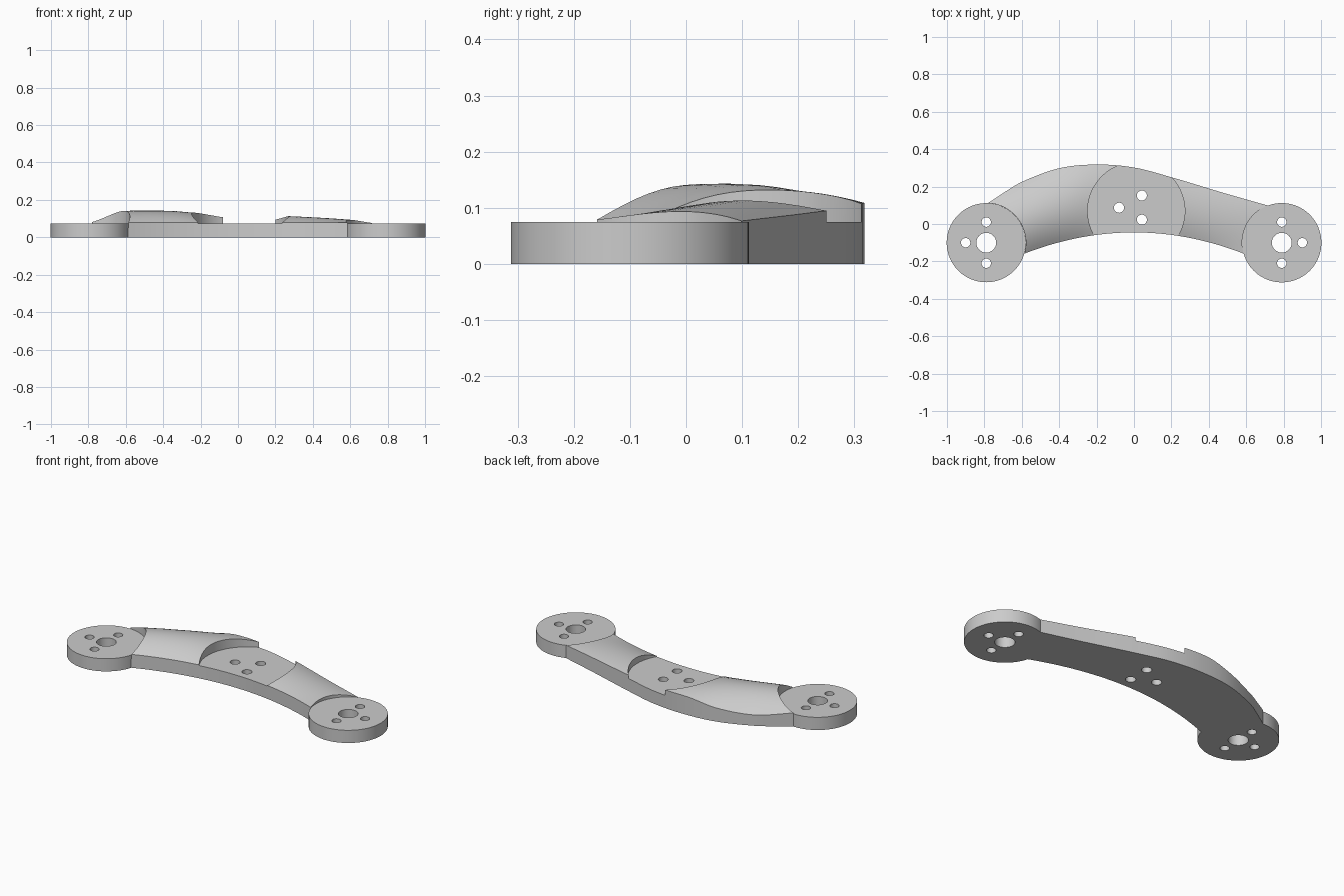
import bpy
import bmesh

if "Cube" in bpy.data.objects:
    bpy.data.objects.remove(bpy.data.objects["Cube"], do_unlink=True)

THICK = 0.075
DISC_X, DISC_Y, DISC_R = 0.79, -0.10, 0.212

grey = bpy.data.materials.new("plain grey")
grey.use_nodes = True
grey.diffuse_color = (0.6, 0.6, 0.6, 1)
grey.node_tree.nodes["Principled BSDF"].inputs["Base Color"].default_value = (0.6, 0.6, 0.6, 1)


def interp(points, x):
    """Smooth curve through sorted (x, value) points."""
    n = len(points)
    x = min(max(x, points[0][0]), points[-1][0])
    i = next(k for k in range(n - 1) if x <= points[k + 1][0])

    def slope(k):
        a, b = points[max(k - 1, 0)], points[min(k + 1, n - 1)]
        return (b[1] - a[1]) / (b[0] - a[0])
    (xa, ya), (xb, yb) = points[i], points[i + 1]
    w = xb - xa
    u = (x - xa) / w
    return (ya * (1 + 2 * u) * (1 - u) ** 2 + yb * u * u * (3 - 2 * u)
            + w * slope(i) * u * (1 - u) ** 2 - w * slope(i + 1) * u * u * (1 - u))


def cylinder(name, x, y, radius, z0, z1, sides=64):
    bpy.ops.mesh.primitive_cylinder_add(vertices=sides, radius=radius, depth=z1 - z0,
                                        location=(x, y, (z0 + z1) / 2))
    ob = bpy.context.object
    ob.name = name
    ob.data.materials.append(grey)
    return ob


def cut(target, tool, operation='DIFFERENCE'):
    mod = target.modifiers.new("cut", 'BOOLEAN')
    mod.operation = operation
    mod.solver = 'EXACT'
    mod.object = tool
    bpy.context.view_layer.objects.active = target
    bpy.ops.object.modifier_apply(modifier=mod.name)
    bpy.data.objects.remove(tool, do_unlink=True)


# Outline of the rear edge and heights along the arm
rear_edge = [(-0.82, 0.085), (-0.7, 0.165), (-0.6, 0.225), (-0.4, 0.298), (-0.2, 0.318),
             (0, 0.302), (0.2, 0.25), (0.5, 0.16), (0.8, 0.075)]
crest = [(-1, 0.13), (-0.85, 0.141), (-0.5, 0.141), (-0.3, 0.13), (0.4, 0.112),
         (0.7, 0.101), (1, 0.085)]
rear_height = [(-1, 0.085), (-0.75, 0.064), (-0.5, 0.08), (-0.27, 0.108),
               (0.25, 0.095), (0.55, 0.086), (1, 0.074)]

# Curved arm with a domed top, lofted between the two edges
bm = bmesh.new()
STEPS, ROWS = 64, 16
rings = []
for i in range(STEPS + 1):
    t = -1 + 2 * i / STEPS
    xf, xr = 0.62 * t, 0.8 * t - 0.01
    yf, yr = -0.045 - 0.33 * xf * xf, interp(rear_edge, xr)
    zf, zr, zc = 0.079, interp(rear_height, t), interp(crest, t)
    ring = [bm.verts.new((xr, yr, 0)), bm.verts.new((xf, yf, 0))]
    for j in range(ROWS + 1):
        v = j / ROWS
        z = zf + (zr - zf) * v + (zc - (zf + zr) / 2) * 4 * v * (1 - v)
        ring.append(bm.verts.new((xf + (xr - xf) * v, yf + (yr - yf) * v, z)))
    rings.append(ring)
for a, b in zip(rings, rings[1:]):
    for k in range(len(a)):
        m = (k + 1) % len(a)
        bm.faces.new((a[k], b[k], b[m], a[m]))
bm.faces.new(rings[0])
bm.faces.new(rings[-1][::-1])
bmesh.ops.recalc_face_normals(bm, faces=bm.faces)
mesh = bpy.data.meshes.new("curved_arm")
bm.to_mesh(mesh)
bm.free()
mesh.materials.append(grey)
arm = bpy.data.objects.new("curved_arm", mesh)
bpy.context.collection.objects.link(arm)

# Flat round seats cut into the dome, then the end discs
cut(arm, cylinder("middle_seat_cutter", 0.012, 0.07, 0.26, THICK, 0.3, 96))
for side in (-1, 1):
    cut(arm, cylinder("end_seat_cutter", side * DISC_X, DISC_Y, DISC_R, 0.05, 0.3, 96))
    cut(arm, cylinder("end_disc", side * DISC_X, DISC_Y, DISC_R - 0.0005 * (side < 0), 0, THICK, 96),
        'UNION')

# Shaft and screw holes
holes = [(-0.08, 0.087, 0.027), (0.042, 0.152, 0.027), (0.042, 0.023, 0.027)]
for side in (-1, 1):
    holes += [(side * DISC_X, DISC_Y, 0.053),
              (side * (DISC_X + 0.11), DISC_Y, 0.025),
              (side * DISC_X, DISC_Y + 0.11, 0.025),
              (side * DISC_X, DISC_Y - 0.11, 0.025)]
for x, y, r in holes:
    cut(arm, cylinder("hole_cutter", x, y, r, -0.1, 0.3, 32))

bpy.ops.object.select_all(action='DESELECT')
arm.select_set(True)
bpy.context.view_layer.objects.active = arm
bpy.ops.object.shade_smooth_by_angle(angle=0.5)
